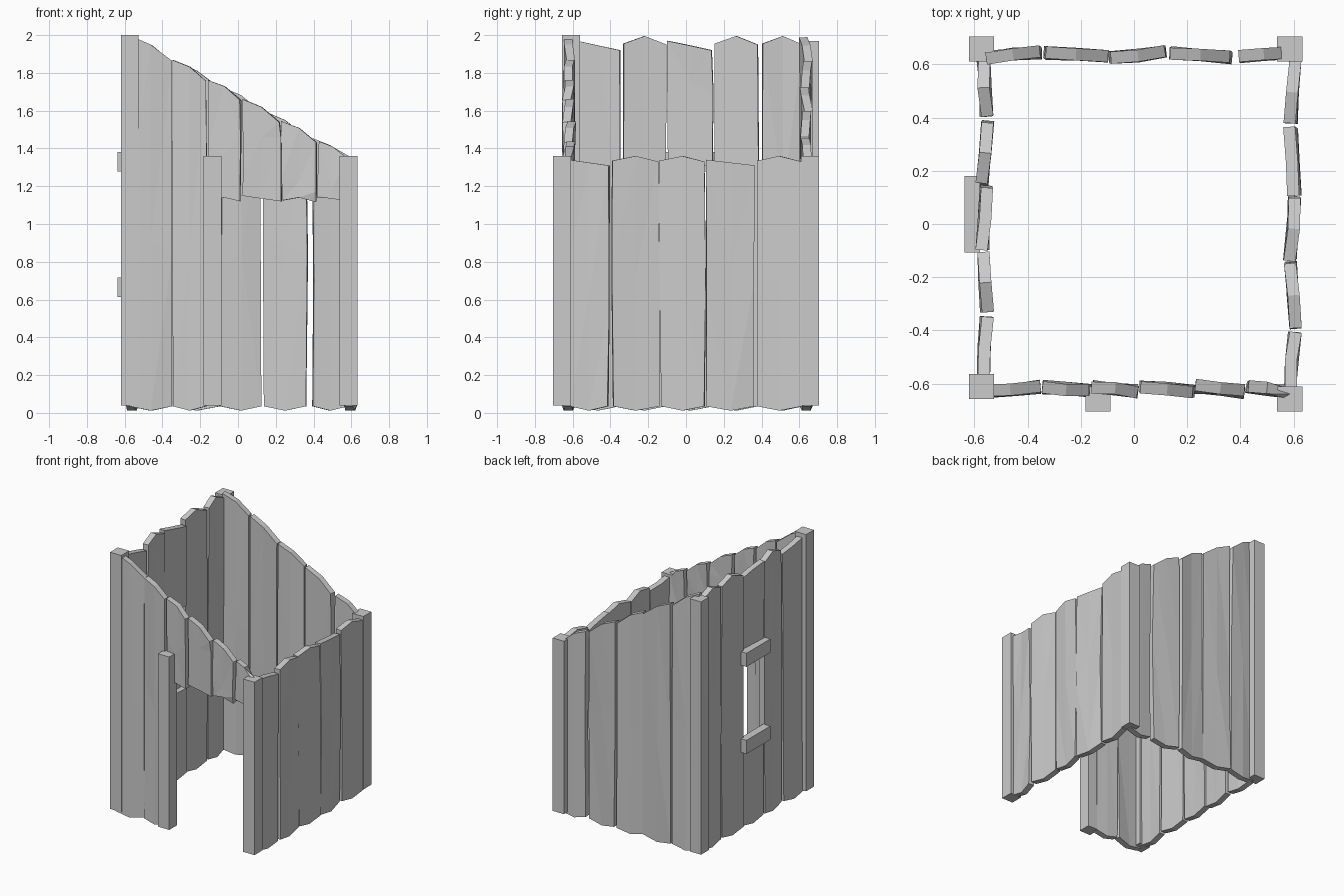
import bpy, bmesh, random
from mathutils import Vector

random.seed(4)
old = bpy.data.objects.get("Cube")
if old:
    bpy.data.objects.remove(old)

# Single weathered grey
wood = bpy.data.materials.new("grey_wood")
wood.use_nodes = True
GREY = (0.6, 0.6, 0.6, 1)
wood.diffuse_color = GREY
wood.node_tree.nodes["Principled BSDF"].inputs["Base Color"].default_value = GREY

THICK = 0.045
GROUND = (0.035, 0.012, 0.035)


def finish(bm, name):
    mesh = bpy.data.meshes.new(name)
    bm.to_mesh(mesh)
    bm.free()
    mesh.materials.append(wood)
    obj = bpy.data.objects.new(name, mesh)
    bpy.context.collection.objects.link(obj)
    return obj


def box(name, lo, hi):
    bm = bmesh.new()
    bmesh.ops.create_cube(bm, size=1)
    lo, hi = Vector(lo), Vector(hi)
    for v in bm.verts:
        v.co = (lo + hi) / 2 + v.co * (hi - lo)
    return finish(bm, name)


def plank(name, axis, offset, start, end, top, bottom=GROUND, twist=0.008):
    """Rough board: a folded sheet with pointed ends, given thickness."""
    bm = bmesh.new()
    bmesh.ops.create_grid(bm, x_segments=2, y_segments=2, size=1)
    for v in bm.verts:
        col, row = round(v.co.x) + 1, round(v.co.y) + 1
        along = start + (end - start) * col / 2
        middle = 0.5 * (top[col] + bottom[col]) + random.uniform(-0.15, 0.15)
        z = (bottom[col], middle, top[col])[row]
        depth = offset + twist * (col - 1) + random.uniform(-0.006, 0.006)
        if col != 1:
            along += random.uniform(-0.005, 0.005)
        v.co = (along, depth, z) if axis == "x" else (depth, along, z)
    bmesh.ops.triangulate(bm, faces=bm.faces)
    obj = finish(bm, name)
    mod = obj.modifiers.new("thickness", "SOLIDIFY")
    mod.thickness = THICK
    mod.offset = 0


def slope(x):
    return 1.675 - 0.56 * x


def sloped_top(a, b):
    return (slope(a), slope((a + b) / 2) + 0.015, slope(b) - 0.01)


# Corner posts and door post
POST = 0.0475
for name, x, y, height in (
    ("front_right_post", -0.573, -0.61, 2.0),
    ("back_right_post", -0.573, 0.657, 1.97),
    ("back_left_post", 0.585, 0.657, 1.36),
    ("front_left_post", 0.585, -0.657, 1.36),
    ("door_post", -0.135, -0.657, 1.36),
):
    box(name, (x - POST, y - POST, 0.04), (x + POST, y + POST, height))

# Front wall: two full boards, then short boards above the doorway
for i, (a, b) in enumerate(((-0.575, -0.355), (-0.345, -0.165))):
    plank(f"front_board_{i}", "x", -0.62, a, b, sloped_top(a, b),
          twist=0.008 * (-1) ** i)
for i, (a, b) in enumerate(((-0.155, 0.015), (0.025, 0.225), (0.235, 0.415), (0.425, 0.575))):
    plank(f"door_header_board_{i}", "x", -0.62, a, b, sloped_top(a, b),
          (1.125, 1.14, 1.12) if i % 2 == 0 else (1.15, 1.135, 1.12),
          twist=-0.01)

# Back wall
for i, (a, b) in enumerate(((-0.56, -0.35), (-0.335, -0.1), (-0.09, 0.12), (0.135, 0.365), (0.395, 0.58))):
    plank(f"back_board_{i}", "x", 0.635, a, b, sloped_top(a, b),
          twist=0.009 * (-1) ** i)

# Low side wall
SLANT, PEAK = (1.34, 1.325, 1.31), (1.335, 1.36, 1.33)
for i, (a, b, top) in enumerate((
    (-0.615, -0.41, SLANT), (-0.39, -0.145, PEAK), (-0.135, 0.1, PEAK),
    (0.11, 0.36, SLANT), (0.375, 0.615, PEAK),
)):
    plank(f"low_side_board_{i}", "y", 0.595, a, b, top, twist=0.007 * (-1) ** i)

# Tall side wall
SLANT, PEAK = (1.97, 1.945, 1.92), (1.955, 1.995, 1.95)
for i, (a, b, top) in enumerate((
    (-0.58, -0.35, SLANT), (-0.335, -0.105, PEAK),
    (0.15, 0.385, PEAK), (0.405, 0.62, PEAK),
)):
    plank(f"tall_side_board_{i}", "y", -0.56, a, b, top, twist=0.007 * (-1) ** i)

# Split middle board leaving the window opening
plank("above_window_board", "y", -0.56, -0.095, 0.14, SLANT, (1.31, 1.31, 1.31))
plank("below_window_board", "y", -0.56, -0.095, 0.14, (0.68, 0.68, 0.68))

# Window rails
for name, z in (("window_sill", 0.665), ("window_lintel", 1.33)):
    box(name, (-0.637, -0.107, z - 0.052), (-0.578, 0.18, z + 0.052))
